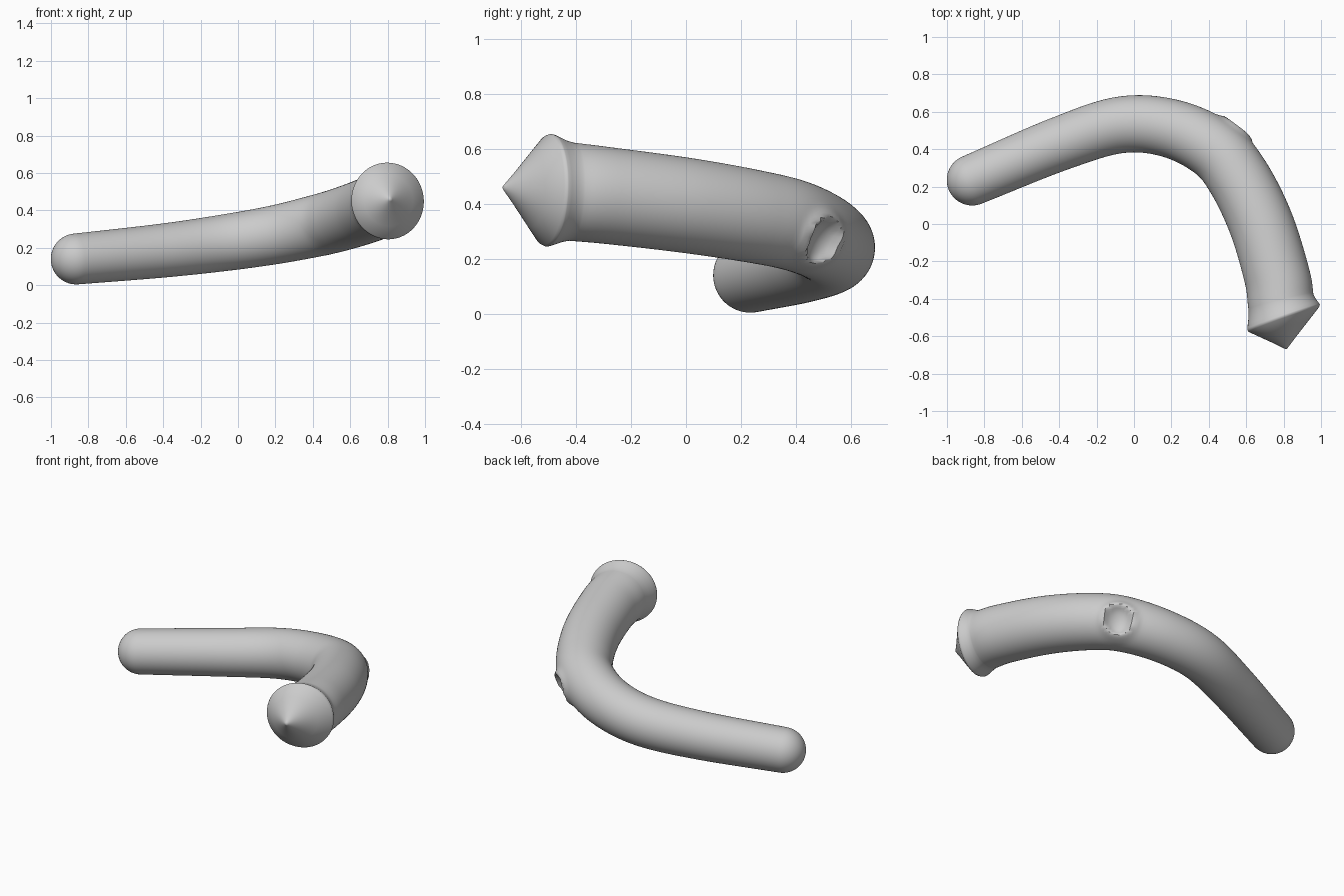
import bpy, bmesh, math
from mathutils import Vector

cube = bpy.data.objects.get("Cube")
if cube:
    bpy.data.objects.remove(cube, do_unlink=True)

SIDES = 96
UP = Vector((0, 0, 1))

# Bent centreline: x, y, z, radius, from rounded end to neck
PATH = [Vector(p) for p in (
    (-0.865, 0.235, 0.14, 0.136),
    (-0.4, 0.428, 0.185, 0.144),
    (-0.07, 0.53, 0.227, 0.151),
    (0.2, 0.51, 0.27, 0.157),
    (0.43, 0.40, 0.32, 0.165),
    (0.56, 0.245, 0.355, 0.169),
    (0.68, 0.0, 0.395, 0.173),
    (0.765, -0.28, 0.43, 0.176),
    (0.786, -0.42, 0.445, 0.179))]


def spline(points, steps):
    """Smooth curve through the points"""
    ext = [2 * points[0] - points[1]] + points + [2 * points[-1] - points[-2]]
    out = []
    for a, b, c, d in zip(ext, ext[1:], ext[2:], ext[3:]):
        for i in range(steps):
            t = i / steps
            out.append(0.5 * (2 * b + (c - a) * t + (2 * a - 5 * b + 4 * c - d) * t ** 2
                              + (3 * b - a - 3 * c + d) * t ** 3))
    return out + [points[-1]]


def add_ring(bm, centre, normal, radius):
    side = normal.cross(UP).normalized()
    up = side.cross(normal).normalized()
    return [bm.verts.new(centre + radius * (math.cos(a) * side + math.sin(a) * up))
            for a in (math.tau * i / SIDES for i in range(SIDES))]


def close_end(bm, ring, point):
    tip = bm.verts.new(point)
    for i in range(SIDES):
        bm.faces.new((tip, ring[i], ring[(i + 1) % SIDES]))


bm = bmesh.new()
rings = []
curve = spline(PATH, 14)
centres = [p.xyz for p in curve]
start = (centres[1] - centres[0]).normalized()

# Rounded end
r0 = curve[0].w
for k in range(1, 14):
    a = math.pi / 2 * k / 14
    rings.append(add_ring(bm, centres[0] - start * r0 * math.cos(a), start, r0 * math.sin(a)))

# Bent tube
neck_axis = Vector((0.25, -0.96, 0.04)).normalized()
for i, p in enumerate(curve):
    axis = (centres[min(i + 1, len(curve) - 1)] - centres[max(i - 1, 0)]).normalized()
    blend = max(0, (i - len(curve) + 20) / 19)
    rings.append(add_ring(bm, centres[i], axis.lerp(neck_axis, blend).normalized(), p.w))

# Flared collar and pointed tip
rim = Vector((0.8, -0.5, 0.45))
tip = Vector((0.815, -0.67, 0.46))
rim_axis = Vector((0.33, -0.94, 0.04)).normalized()
for t, r in ((0.35, 0.186), (0.7, 0.197), (0.92, 0.204)):
    rings.append(add_ring(bm, centres[-1].lerp(rim, t), neck_axis.lerp(rim_axis, t), r))
for t, r in ((0, 0.205), (0.06, 0.2), (0.35, 0.138), (0.7, 0.063), (0.95, 0.012)):
    rings.append(add_ring(bm, rim.lerp(tip, t), rim_axis, r))

for low, high in zip(rings, rings[1:]):
    for i in range(SIDES):
        j = (i + 1) % SIDES
        bm.faces.new((low[i], low[j], high[j], high[i]))
close_end(bm, rings[0], centres[0] - start * r0)
close_end(bm, rings[-1], tip)
bmesh.ops.recalc_face_normals(bm, faces=bm.faces)

# Round dimple with a raised rim on the outside of the bend
dimple = Vector((0.55, 0.51, 0.265))
inward = Vector((-0.7, -0.7, 0.1)).normalized()
for v in bm.verts:
    offset = v.co - dimple
    d = (offset - inward * offset.dot(inward)).length
    if offset.length < 0.17:
        dent = 0.05 * max(0, 1 - (d / 0.085) ** 2)
        bulge = 0.014 * math.exp(-((d - 0.095) / 0.022) ** 2)
        v.co += inward * (dent - bulge)

mesh = bpy.data.meshes.new("bent_tube")
bm.to_mesh(mesh)
bm.free()
tube = bpy.data.objects.new("bent_tube", mesh)
bpy.context.collection.objects.link(tube)

grey = bpy.data.materials.new("plain_grey")
grey.use_nodes = True
grey.diffuse_color = (0.6, 0.6, 0.6, 1)
grey.node_tree.nodes["Principled BSDF"].inputs["Base Color"].default_value = (0.6, 0.6, 0.6, 1)
mesh.materials.append(grey)

bpy.context.view_layer.objects.active = tube
tube.select_set(True)
bpy.ops.object.shade_smooth_by_angle(angle=math.radians(40))
